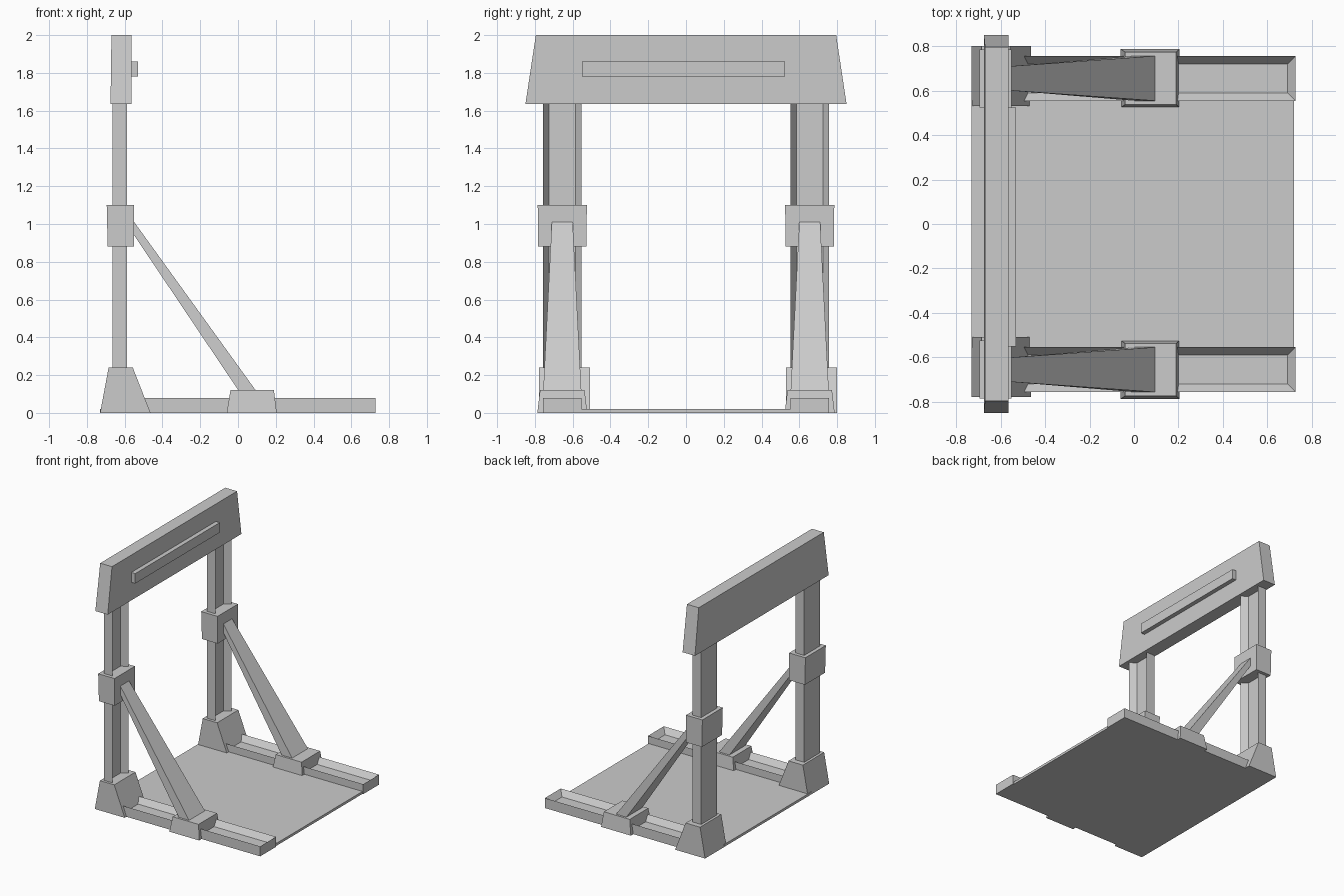
import bpy, bmesh
from mathutils import Vector

if "Cube" in bpy.data.objects:
    bpy.data.objects.remove(bpy.data.objects["Cube"])


def finish(name, bm):
    bmesh.ops.recalc_face_normals(bm, faces=bm.faces)
    mesh = bpy.data.meshes.new(name)
    bm.to_mesh(mesh)
    bm.free()
    obj = bpy.data.objects.new(name, mesh)
    bpy.context.collection.objects.link(obj)
    return obj


def loft(name, a, b):
    """Solid between two point loops of equal length."""
    bm = bmesh.new()
    va = [bm.verts.new(p) for p in a]
    vb = [bm.verts.new(p) for p in b]
    n = len(va)
    bm.faces.new(va)
    bm.faces.new(vb)
    for i in range(n):
        j = (i + 1) % n
        bm.faces.new((va[i], va[j], vb[j], vb[i]))
    return finish(name, bm)


def rect(x, y, z):
    return [(x[0], y[0], z), (x[1], y[0], z), (x[1], y[1], z), (x[0], y[1], z)]


def block(name, x, y, z, x_top=None, y_top=None):
    """Box, optionally tapered towards the top."""
    return loft(name, rect(x, y, z[0]), rect(x_top or x, y_top or y, z[1]))


def grooved_bar(name, x, y, z, side, rim, depth):
    """Box with a recessed slot along the face pointing to side."""
    obj = block(name, x, y, z)
    bm = bmesh.new()
    bm.from_mesh(obj.data)
    bm.normal_update()
    side = Vector(side)
    face = max(bm.faces, key=lambda f: f.normal.dot(side))
    bmesh.ops.inset_individual(bm, faces=[face], thickness=rim, use_even_offset=True)
    bmesh.ops.translate(bm, verts=face.verts, vec=-side * depth)
    bm.to_mesh(obj.data)
    bm.free()
    return obj


# Floor plate
block("floor_plate", (-0.73, 0.72), (-0.555, 0.555), (0, 0.02))

# Top beam, flared at the bottom, with a raised bar on its inner face
block("top_beam", (-0.675, -0.565), (-0.85, 0.85), (1.635, 2.0),
      (-0.67, -0.565), (-0.795, 0.795))
block("beam_bar", (-0.58, -0.53), (-0.55, 0.525), (1.78, 1.86))

for label, s, foot_y in (("left", -1, -0.643), ("right", 1, 0.665)):
    c = s * 0.655

    def span(half, mid=c):
        return (mid - half, mid + half)

    # Base rail and upright with slots
    grooved_bar(label + "_base_rail", (-0.69, 0.727), span(0.101), (0, 0.08),
                (0, 0, 1), 0.036, 0.045)
    grooved_bar(label + "_post", (-0.665, -0.587), span(0.102), (0.01, 1.75),
                (1, 0, 0), 0.033, 0.05)

    # Tapered foot under the upright
    y0, y1 = span(0.135, foot_y)
    profile = [(-0.73, 0), (-0.463, 0), (-0.557, 0.24), (-0.685, 0.24)]
    loft(label + "_foot", [(x, y0, z) for x, z in profile],
         [(x, y1, z) for x, z in profile])

    # Collar on the upright and clamp on the rail
    block(label + "_collar", (-0.69, -0.55), span(0.128), (0.88, 1.10),
          (-0.695, -0.55), span(0.13))
    block(label + "_clamp", (-0.06, 0.205), span(0.132), (0, 0.12),
          (-0.04, 0.19), span(0.118))

    # Diagonal brace, widening towards the clamp
    upper = [(-0.553, c + k * 0.055, z) for k, z in ((-1, 0.945), (1, 0.945), (1, 1.015), (-1, 1.015))]
    lower = [(x, c + k * 0.101, 0.115) for k, x in ((-1, 0.005), (1, 0.005), (1, 0.097), (-1, 0.097))]
    loft(label + "_brace", upper, lower)
